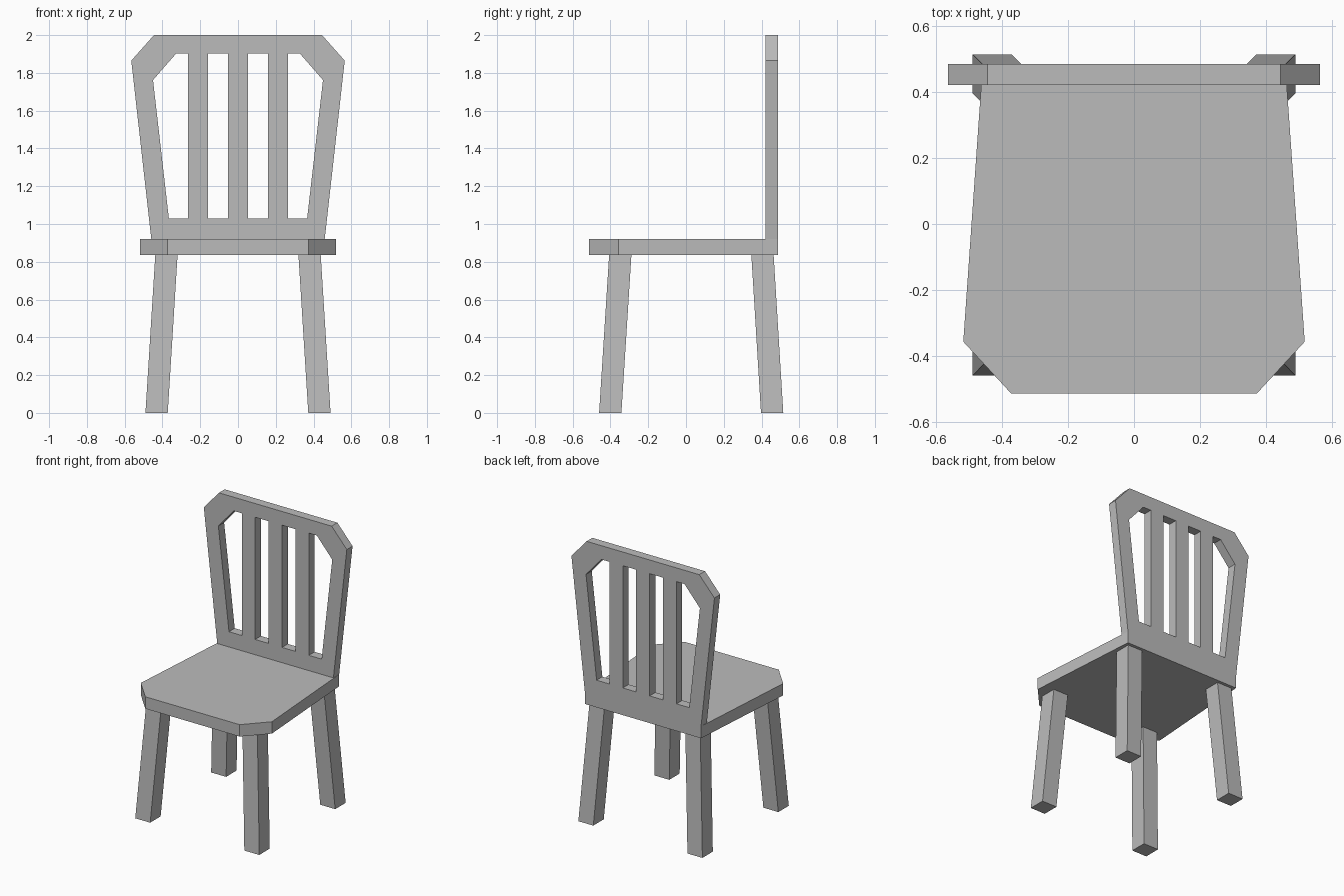
import bpy
import bmesh
from math import pi

if "Cube" in bpy.data.objects:
    bpy.data.objects.remove(bpy.data.objects["Cube"])

SEAT_BOTTOM, SEAT_TOP = 0.835, 0.92

grey = bpy.data.materials.new("plain grey")
grey.use_nodes = True
grey.diffuse_color = (0.5, 0.5, 0.5, 1)
grey.node_tree.nodes["Principled BSDF"].inputs["Base Color"].default_value = (0.5, 0.5, 0.5, 1)


def mirrored(half):
    """Close a left-hand outline by adding its reflection."""
    return half + [(-x, y) for x, y in reversed(half)]


def loft(name, bottom, top, z0, z1):
    """Join two matching outlines at two heights into a solid."""
    bm = bmesh.new()
    low = [bm.verts.new((x, y, z0)) for x, y in bottom]
    high = [bm.verts.new((x, y, z1)) for x, y in top]
    bm.faces.new(low)
    bm.faces.new(high)
    for i in range(len(low)):
        j = (i + 1) % len(low)
        bm.faces.new((low[i], low[j], high[j], high[i]))
    bmesh.ops.recalc_face_normals(bm, faces=bm.faces)
    mesh = bpy.data.meshes.new(name)
    bm.to_mesh(mesh)
    bm.free()
    mesh.materials.append(grey)
    obj = bpy.data.objects.new(name, mesh)
    bpy.context.collection.objects.link(obj)
    return obj


def square(x, y, r=0.059):
    return [(x - r, y - r), (x + r, y - r), (x + r, y + r), (x - r, y + r)]


# Seat: tapered board with clipped front corners
seat = mirrored([(0.459, 0.486), (0.518, -0.357), (0.373, -0.514)])
loft("seat", seat, seat, SEAT_BOTTOM, SEAT_TOP)

# Splayed legs
for side, s in (("left", 1), ("right", -1)):
    for end, foot_y, top_y in (("front", -0.401, -0.348), ("back", 0.456, 0.405)):
        loft(f"{end}_{side}_leg", square(s * 0.431, foot_y),
             square(s * 0.379, top_y), 0, SEAT_BOTTOM)

# Backrest: flared outline pierced by four openings, leaving three slats
outline = mirrored([(0.459, SEAT_TOP), (0.565, 1.865), (0.445, 2.0)])
side_gap = [(0.265, 1.029), (0.366, 1.029), (0.45, 1.762), (0.328, 1.902), (0.265, 1.902)]
inner_gap = [(0.053, 1.029), (0.159, 1.029), (0.159, 1.902), (0.053, 1.902)]
loops = [outline]
for gap in (side_gap, inner_gap):
    loops += [gap, [(-x, z) for x, z in gap]]

curve = bpy.data.curves.new("backrest", "CURVE")
curve.dimensions = "2D"
curve.fill_mode = "BOTH"
curve.extrude = 0.0325
for loop in loops:
    spline = curve.splines.new("POLY")
    spline.points.add(len(loop) - 1)
    for point, (x, z) in zip(spline.points, loop):
        point.co = (x, z, 0, 1)
    spline.use_cyclic_u = True
curve.materials.append(grey)
backrest = bpy.data.objects.new("backrest", curve)
backrest.location.y = 0.4535
backrest.rotation_euler.x = pi / 2
bpy.context.collection.objects.link(backrest)

# Turn the backrest into a clean flat-shaded mesh
bpy.ops.object.select_all(action="DESELECT")
backrest.select_set(True)
bpy.context.view_layer.objects.active = backrest
bpy.ops.object.convert(target="MESH")
bm = bmesh.new()
bm.from_mesh(backrest.data)
bmesh.ops.remove_doubles(bm, verts=bm.verts, dist=0.0005)
bmesh.ops.recalc_face_normals(bm, faces=bm.faces)
for face in bm.faces:
    face.smooth = False
bm.to_mesh(backrest.data)
bm.free()
